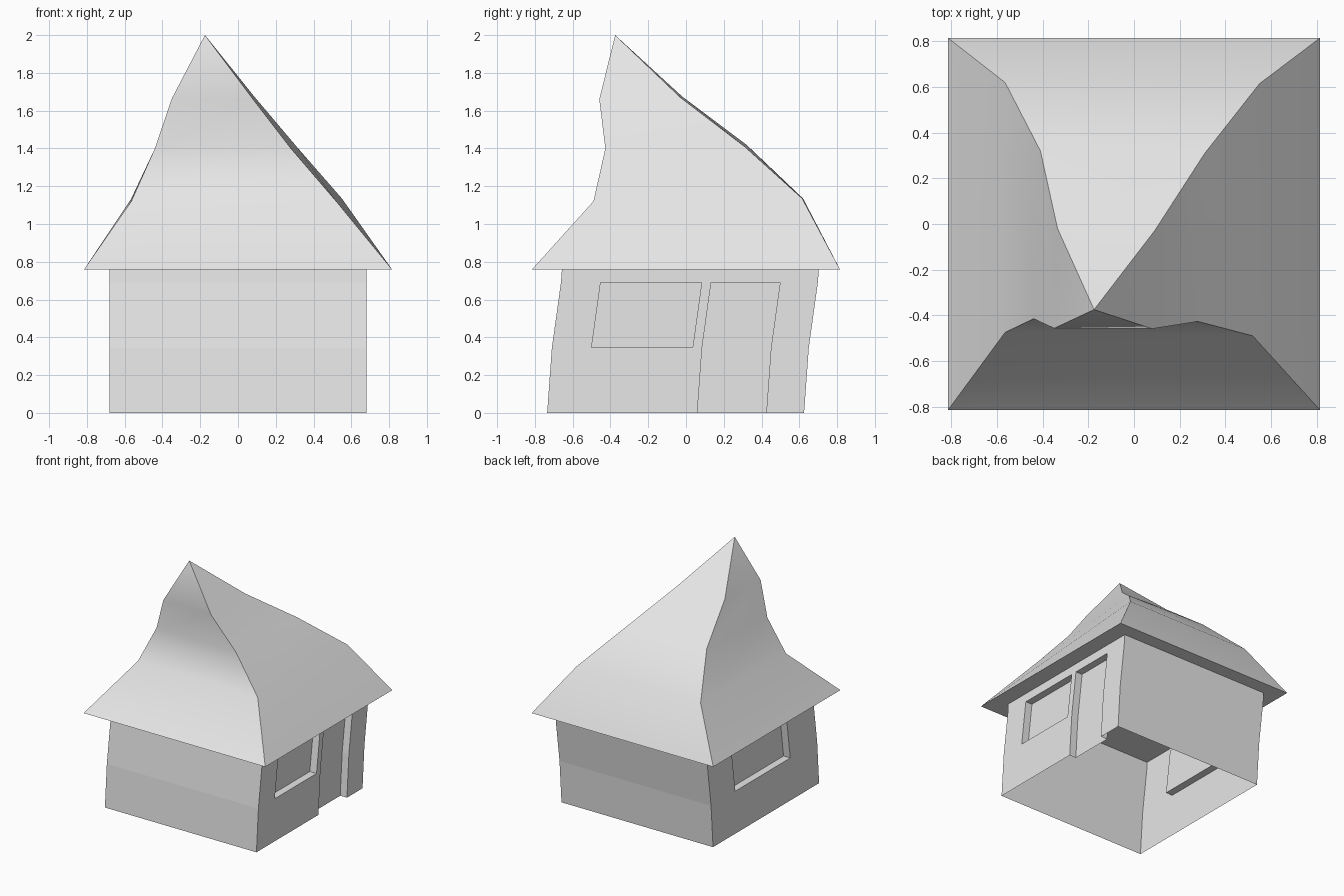
import bpy
import bmesh
from math import radians

cube = bpy.data.objects.get("Cube")
if cube:
    bpy.data.objects.remove(cube)

grey = bpy.data.materials.new("plain_grey")
grey.use_nodes = True
colour = (0.8, 0.8, 0.8, 1)
grey.diffuse_color = colour
grey.node_tree.nodes["Principled BSDF"].inputs["Base Color"].default_value = colour


def finish(bm, name):
    bmesh.ops.remove_doubles(bm, verts=bm.verts[:], dist=0.0005)
    bmesh.ops.recalc_face_normals(bm, faces=bm.faces[:])
    # The front-most face must look forwards
    front = min(bm.faces, key=lambda f: f.calc_center_median().y)
    if front.normal.y > 0:
        bmesh.ops.reverse_faces(bm, faces=bm.faces[:])
    mesh = bpy.data.meshes.new(name)
    bm.to_mesh(mesh)
    bm.free()
    mesh.materials.append(grey)
    obj = bpy.data.objects.new(name, mesh)
    bpy.context.collection.objects.link(obj)
    return obj


# Walls: an open shell leaning backwards, with recessed windows and a door
HALF = 0.68
DEPTH = 0.06
ROWS = [0, 0.345, 0.69, 0.76]
LEAN = [-0.055, -0.03, 0.018, 0.023]
bm = bmesh.new()


def quad(*points):
    """Add a face from (x, unleaned y, row) points."""
    bm.faces.new([bm.verts.new((x, y + LEAN[r], ROWS[r])) for x, y, r in points])


def side_wall(side, columns, openings):
    """openings maps a column to the rows that are pushed inwards."""
    outer, inner = side * HALF, side * (HALF - DEPTH)
    for c, (a, b) in enumerate(zip(columns, columns[1:])):
        rows = openings.get(c, [])
        for r in range(len(ROWS) - 1):
            x = inner if r in rows else outer
            quad((x, a, r), (x, b, r), (x, b, r + 1), (x, a, r + 1))
            if r in rows:
                for y in (a, b):
                    quad((outer, y, r), (inner, y, r), (inner, y, r + 1), (outer, y, r + 1))
        # Sill and head of the recess; a door has no sill
        if rows:
            for r in (rows[0], rows[-1] + 1):
                if r > 0:
                    quad((outer, a, r), (inner, a, r), (inner, b, r), (outer, b, r))


side_wall(1, [-HALF, -0.47, 0.065, 0.115, 0.48, HALF], {1: [1], 3: [0, 1]})
side_wall(-1, [-HALF, -0.335, 0.37, HALF], {1: [1]})
for y in (-HALF, HALF):
    for r in range(len(ROWS) - 1):
        quad((-HALF, y, r), (HALF, y, r), (HALF, y, r + 1), (-HALF, y, r + 1))
finish(bm, "walls")

# Roof: four corner curves rising from the eaves to a crooked peak
EAVE = 0.815
corners = [
    [(-EAVE, -EAVE, 0.76), (-0.565, -0.475, 1.12), (-0.44, -0.415, 1.4), (-0.35, -0.457, 1.665)],
    [(EAVE, -EAVE, 0.76), (0.52, -0.49, 1.12), (0.28, -0.427, 1.4), (0.08, -0.459, 1.66)],
    [(EAVE, EAVE, 0.76), (0.55, 0.615, 1.135), (0.31, 0.31, 1.41), (0.09, -0.03, 1.67)],
    [(-EAVE, EAVE, 0.76), (-0.565, 0.62, 1.135), (-0.41, 0.32, 1.42), (-0.335, -0.02, 1.675)],
]
bm = bmesh.new()
curves = [[bm.verts.new(p) for p in curve] for curve in corners]
peak = bm.verts.new((-0.175, -0.375, 2))
for i, left in enumerate(curves):
    right = curves[(i + 1) % 4]
    for k in range(3):
        bm.faces.new((left[k], right[k], right[k + 1], left[k + 1]))
    bm.faces.new((left[-1], right[-1], peak))
bm.faces.new([curve[0] for curve in reversed(curves)])
roof = finish(bm, "roof")

# Soft slopes, crisp hips and eaves
bpy.ops.object.select_all(action="DESELECT")
roof.select_set(True)
bpy.context.view_layer.objects.active = roof
bpy.ops.object.shade_smooth_by_angle(angle=radians(42))
